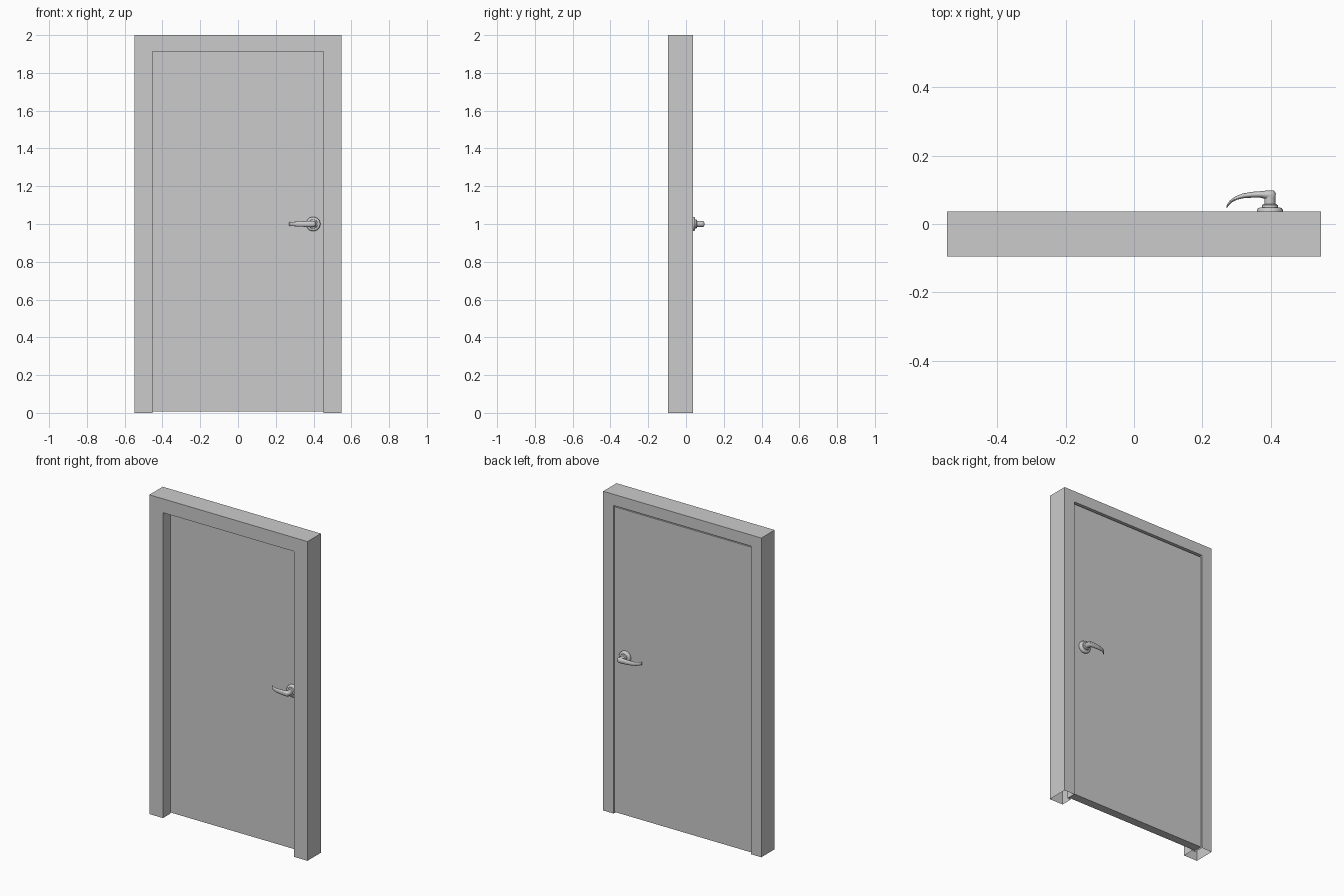
import bpy, bmesh, math
from mathutils import Vector

if "Cube" in bpy.data.objects:
    bpy.data.objects.remove(bpy.data.objects["Cube"])


def finish(bm, name, smooth=False):
    bmesh.ops.recalc_face_normals(bm, faces=bm.faces[:])
    me = bpy.data.meshes.new(name)
    bm.to_mesh(me)
    bm.free()
    ob = bpy.data.objects.new(name, me)
    bpy.context.collection.objects.link(ob)
    if smooth:
        bpy.ops.object.select_all(action='DESELECT')
        ob.select_set(True)
        bpy.context.view_layer.objects.active = ob
        bpy.ops.object.shade_smooth_by_angle(angle=math.radians(40))
    return ob


def loft(bm, rings, capped=True):
    loops = [[bm.verts.new(p) for p in r] for r in rings]
    n = len(loops[0])
    for a, b in zip(loops, loops[1:]):
        for i in range(n):
            j = (i + 1) % n
            bm.faces.new((a[i], a[j], b[j], b[i]))
    if capped:
        bm.faces.new(loops[0])
        bm.faces.new(loops[-1])


FRONT, BACK = -0.095, 0.037
DOOR_FRONT, DOOR_BACK = -0.023, 0.03

# Door frame: L-shaped rebated profile swept up, across and down (open feet)
profile = [(0.548, 2.0, FRONT), (0.453, 1.913, FRONT), (0.453, 1.913, DOOR_FRONT),
           (0.476, 1.93, DOOR_FRONT), (0.476, 1.93, BACK), (0.548, 2.0, BACK)]
bm = bmesh.new()
loft(bm, [[(sx * x, y, top * z) for x, z, y in profile]
          for sx, top in ((-1, 0), (-1, 1), (1, 1), (1, 0))], capped=False)
finish(bm, "door_frame")

# Door leaf, slightly recessed at the back with a gap at the top
bm = bmesh.new()
bmesh.ops.create_cube(bm, size=1)
for v in bm.verts:
    v.co = (v.co.x * 0.948,
            DOOR_BACK if v.co.y > 0 else DOOR_FRONT,
            1.92 if v.co.z > 0 else 0.008)
finish(bm, "door_leaf")

# Handles: x/z centre, height measured outward from the door face
HX, HZ = 0.398, 1.0
rose = [(0.038, 0), (0.038, 0.011), (0.035, 0.016), (0.03, 0.018), (0.024, 0.018),
        (0.023, 0.025), (0.019, 0.028)]
# lever sections: x, height, direction in degrees, half thickness, half height
lever = [(0.398, 0.02, 90, 0.016, 0.016), (0.398, 0.045, 90, 0.016, 0.016),
         (0.399, 0.053, 112, 0.0175, 0.0165), (0.396, 0.055, 135, 0.0185, 0.017),
         (0.387, 0.056, 160, 0.013, 0.017), (0.370, 0.0565, 180, 0.0095, 0.016),
         (0.345, 0.0555, 184, 0.0085, 0.0145), (0.320, 0.0525, 193, 0.007, 0.013),
         (0.300, 0.0465, 205, 0.0055, 0.012), (0.284, 0.0365, 222, 0.004, 0.011),
         (0.275, 0.026, 240, 0.003, 0.010), (0.271, 0.018, 250, 0.0015, 0.008)]


def make_handle(side, face, sign):
    # round base plate with stepped collar
    bm = bmesh.new()
    N = 32
    loft(bm, [[(HX + r * math.cos(2 * math.pi * i / N), face + sign * h,
                HZ + r * math.sin(2 * math.pi * i / N)) for i in range(N)]
              for r, h in rose])
    finish(bm, side + "_handle_rose", True)
    # neck and curved lever
    bm = bmesh.new()
    N = 20
    rings = []
    for x, h, deg, t, hz in lever:
        a = math.radians(deg)
        normal = Vector((math.sin(a), -math.cos(a)))
        ring = []
        for i in range(N):
            u = 2 * math.pi * i / N
            c = t * math.cos(u)
            ring.append((x + normal.x * c, face + sign * (h + normal.y * c),
                         HZ + hz * math.sin(u)))
        rings.append(ring)
    loft(bm, rings)
    finish(bm, side + "_handle_lever", True)


make_handle("back", DOOR_BACK, 1)
make_handle("front", DOOR_FRONT, -1)
